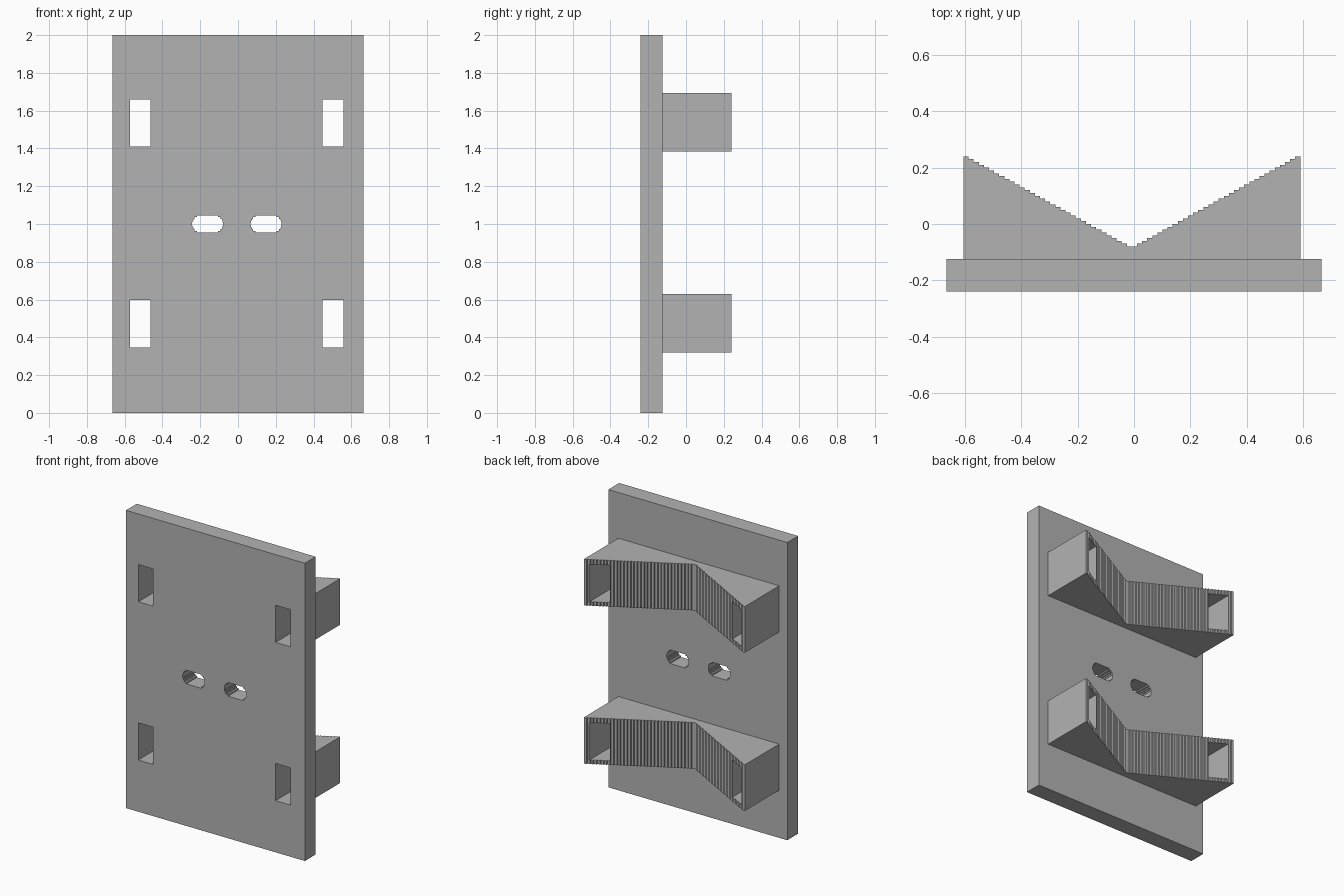
import bpy, bmesh, math
from mathutils import Vector

old = bpy.data.objects.get("Cube")
if old:
    bpy.data.objects.remove(old, do_unlink=True)

grey = bpy.data.materials.new("plain grey")
grey.use_nodes = True
grey.diffuse_color = (0.45, 0.45, 0.45, 1)
grey.node_tree.nodes["Principled BSDF"].inputs["Base Color"].default_value = grey.diffuse_color


def prism(name, outline, direction):
    """Extrude a flat outline along a direction into a closed solid."""
    bm = bmesh.new()
    face = bm.faces.new([bm.verts.new(p) for p in outline])
    result = bmesh.ops.extrude_face_region(bm, geom=[face])
    moved = [v for v in result["geom"] if isinstance(v, bmesh.types.BMVert)]
    bmesh.ops.translate(bm, verts=moved, vec=Vector(direction))
    bmesh.ops.recalc_face_normals(bm, faces=bm.faces)
    mesh = bpy.data.meshes.new(name)
    bm.to_mesh(mesh)
    bm.free()
    mesh.materials.append(grey)
    obj = bpy.data.objects.new(name, mesh)
    bpy.context.collection.objects.link(obj)
    return obj


def rectangle(x0, x1, z0, z1, y):
    return [(x0, y, z0), (x1, y, z0), (x1, y, z1), (x0, y, z1)]


def cut(obj, outline):
    """Cut a hole of the given outline straight through along y."""
    cutter = prism("hole_cutter", outline, (0, 1, 0))
    cutter.hide_render = True
    mod = obj.modifiers.new("hole", 'BOOLEAN')
    mod.operation = 'DIFFERENCE'
    mod.solver = 'EXACT'
    mod.object = cutter
    bpy.context.view_layer.objects.active = obj
    bpy.ops.object.modifier_apply(modifier=mod.name)
    bpy.data.objects.remove(cutter, do_unlink=True)


FRONT, BACK = -0.24, -0.125
CUT_Y = -0.5
MID = -0.0075

# Back plate
plate = prism("back_plate", rectangle(-0.665, 0.665, 0, 2, FRONT), (0, BACK - FRONT, 0))

# Oval screw slots with finely stepped ends
def slot(cx, cz, half_w, r, steps=5):
    quarter = []
    for i in range(steps):
        x = half_w - r + r * math.cos(math.asin((i + 0.5) / steps))
        quarter += [(x, r * i / steps), (x, r * (i + 1) / steps)]
    quarter = quarter[1:]
    mirrored = [(-x, z) for x, z in reversed(quarter)]
    upper = quarter + mirrored
    lower = [(-x, -z) for x, z in upper]
    return [(cx + x, CUT_Y, cz + z) for x, z in upper + lower]

for cx in (-0.161, 0.149):
    cut(plate, slot(cx, 1, 0.082, 0.046))

# Cradle outline: a V with stepped slopes
STEPS, HALF, LOW, HIGH = 33, 0.5975, -0.08, 0.24
def cradle_outline(z):
    right = []
    for i in range(STEPS):
        y = LOW + (HIGH - LOW) * i / (STEPS - 1)
        right += [(HALF * i / STEPS, y), (HALF * (i + 1) / STEPS, y)]
    right = right[1:]
    left = [(-x, y) for x, y in reversed(right)]
    points = [(-HALF, BACK)] + left + right + [(HALF, BACK)]
    return [(MID + x, y, z) for x, y in points]

# Two cradles, each with a strap opening at both ends
for name, z in (("lower_cradle", 0.32), ("upper_cradle", 1.383)):
    cradle = prism(name, cradle_outline(z), (0, 0, 0.31))
    for x0, x1 in ((-0.573, -0.462), (0.447, 0.558)):
        for part in (plate, cradle):
            cut(part, rectangle(x0, x1, z + 0.027, z + 0.277, CUT_Y))
